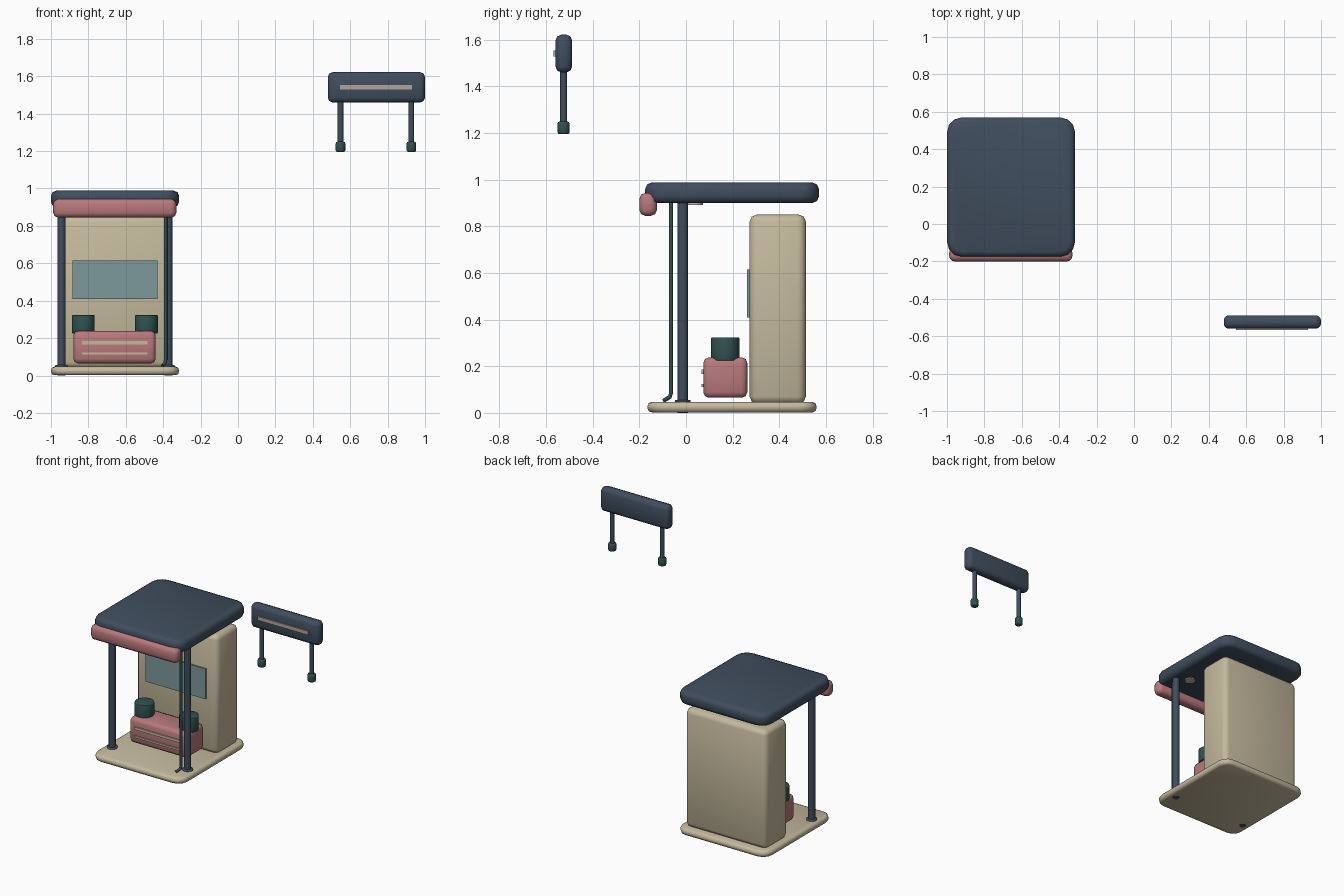
import bpy, bmesh, math

old = bpy.data.objects.get("Cube")
if old:
    bpy.data.objects.remove(old, do_unlink=True)


def material(name, rgb):
    m = bpy.data.materials.new(name)
    m.use_nodes = True
    m.diffuse_color = (*rgb, 1)
    m.node_tree.nodes["Principled BSDF"].inputs["Base Color"].default_value = (*rgb, 1)
    return m


slate = material("slate blue", (0.05, 0.075, 0.11))
cream = material("cream", (0.56, 0.49, 0.34))
rose = material("dusty rose", (0.48, 0.19, 0.20))
green = material("dark teal", (0.03, 0.085, 0.08))
glass = material("pale glass blue", (0.20, 0.32, 0.33))
blush = material("pale blush", (0.45, 0.37, 0.34))

parts = []


def finish(name, bm, mat):
    mesh = bpy.data.meshes.new(name)
    bm.to_mesh(mesh)
    bm.free()
    mesh.materials.append(mat)
    ob = bpy.data.objects.new(name, mesh)
    bpy.context.collection.objects.link(ob)
    parts.append(ob)
    return ob


def slab(name, mat, xs, ys, zs, corner=0, edge=0, segs=2):
    """Box with rounded upright corners, then softened top and bottom rims."""
    bm = bmesh.new()
    bmesh.ops.create_cube(bm, size=1)
    for v in bm.verts:
        for i, (lo, hi) in enumerate((xs, ys, zs)):
            v.co[i] = (lo + hi) / 2 + v.co[i] * (hi - lo)
    if corner:
        upright = [e for e in bm.edges
                   if abs(e.verts[0].co.z - e.verts[1].co.z) > 0.001]
        bmesh.ops.bevel(bm, geom=upright, offset=corner, segments=segs + 1,
                        profile=0.5, affect='EDGES')
    if edge:
        bm.normal_update()
        rims = [e for e in bm.edges
                if sum(abs(f.normal.z) > 0.9 for f in e.link_faces) == 1]
        bmesh.ops.bevel(bm, geom=rims, offset=edge, segments=segs,
                        profile=0.5, affect='EDGES')
    return finish(name, bm, mat)


def post(name, mat, x, y, zs, radius, edge=0, sides=24):
    bm = bmesh.new()
    bmesh.ops.create_cone(bm, cap_ends=True, segments=sides, radius1=radius,
                          radius2=radius, depth=zs[1] - zs[0])
    bmesh.ops.translate(bm, verts=bm.verts, vec=(x, y, sum(zs) / 2))
    if edge:
        bm.normal_update()
        rims = [e for e in bm.edges
                if sum(abs(f.normal.z) > 0.9 for f in e.link_faces) == 1]
        bmesh.ops.bevel(bm, geom=rims, offset=edge, segments=2,
                        profile=0.5, affect='EDGES')
    return finish(name, bm, mat)


# Booth shell: floor, back cabinet, roof and front fascia
slab("floor_base", cream, (-1, -0.315), (-0.165, 0.56), (0.002, 0.047), 0.07, 0.018)
slab("back_cabinet", cream, (-0.965, -0.35), (0.273, 0.514), (0.04, 0.85), 0.035, 0.03)
slab("roof", slate, (-1, -0.315), (-0.175, 0.57), (0.9, 0.988), 0.08, 0.028)
slab("front_fascia", rose, (-0.988, -0.33), (-0.2, -0.125), (0.845, 0.943), 0.028, 0.025)
slab("window_panel", glass, (-0.885, -0.43), (0.262, 0.275), (0.408, 0.615))

# Roof posts with floor collars, and ceiling lamps
for side, x, lamp_x in (("right", -0.944, -0.865), ("left", -0.372, -0.45)):
    post(side + "_post", slate, x, -0.014, (0, 0.91), 0.022)
    post(side + "_post_collar", slate, x, -0.014, (0.04, 0.056), 0.034, 0.005)
    post(side + "_ceiling_lamp", cream, lamp_x, 0.037, (0.892, 0.905), 0.035)

# Cable running down beside the left post
curve = bpy.data.curves.new("cable", 'CURVE')
curve.dimensions = '3D'
curve.bevel_depth = 0.009
curve.bevel_resolution = 3
curve.use_fill_caps = True
path = [(-0.387, -0.064, 0.905), (-0.387, -0.064, 0.085),
        (-0.390, -0.070, 0.068), (-0.405, -0.095, 0.053)]
spline = curve.splines.new('POLY')
spline.points.add(len(path) - 1)
for p, co in zip(spline.points, path):
    p.co = (*co, 1)
curve.materials.append(green)
bpy.context.collection.objects.link(bpy.data.objects.new("cable", curve))

# Counter box with trim rails and two canisters
slab("counter_box", rose, (-0.88, -0.44), (0.074, 0.263), (0.065, 0.238), 0.026, 0.024)
for name, z, half in (("upper_rail", 0.176, 0.009), ("lower_rail", 0.118, 0.006)):
    slab(name, cream, (-0.835, -0.483), (0.066, 0.08), (z - half, z + half))
for side, x in (("right", -0.827), ("left", -0.49)):
    post(side + "_canister", green, x, 0.168, (0.225, 0.323), 0.061, 0.004, 32)

# Raised sign on two legs
slab("sign_board", slate, (0.48, 1), (-0.56, -0.488), (1.46, 1.622), 0.028, 0.026)
slab("sign_strip", blush, (0.545, 0.93), (-0.568, -0.555), (1.528, 1.554))
for side, x in (("right", 0.548), ("left", 0.927)):
    post(side + "_sign_leg", slate, x, -0.525, (1.23, 1.47), 0.015)
    post(side + "_sign_foot", green, x, -0.525, (1.195, 1.25), 0.026, 0.01)

# Smooth shading with crisp hard edges
bpy.ops.object.select_all(action='DESELECT')
for ob in parts:
    ob.select_set(True)
bpy.context.view_layer.objects.active = parts[0]
bpy.ops.object.shade_smooth_by_angle(angle=math.radians(50))
